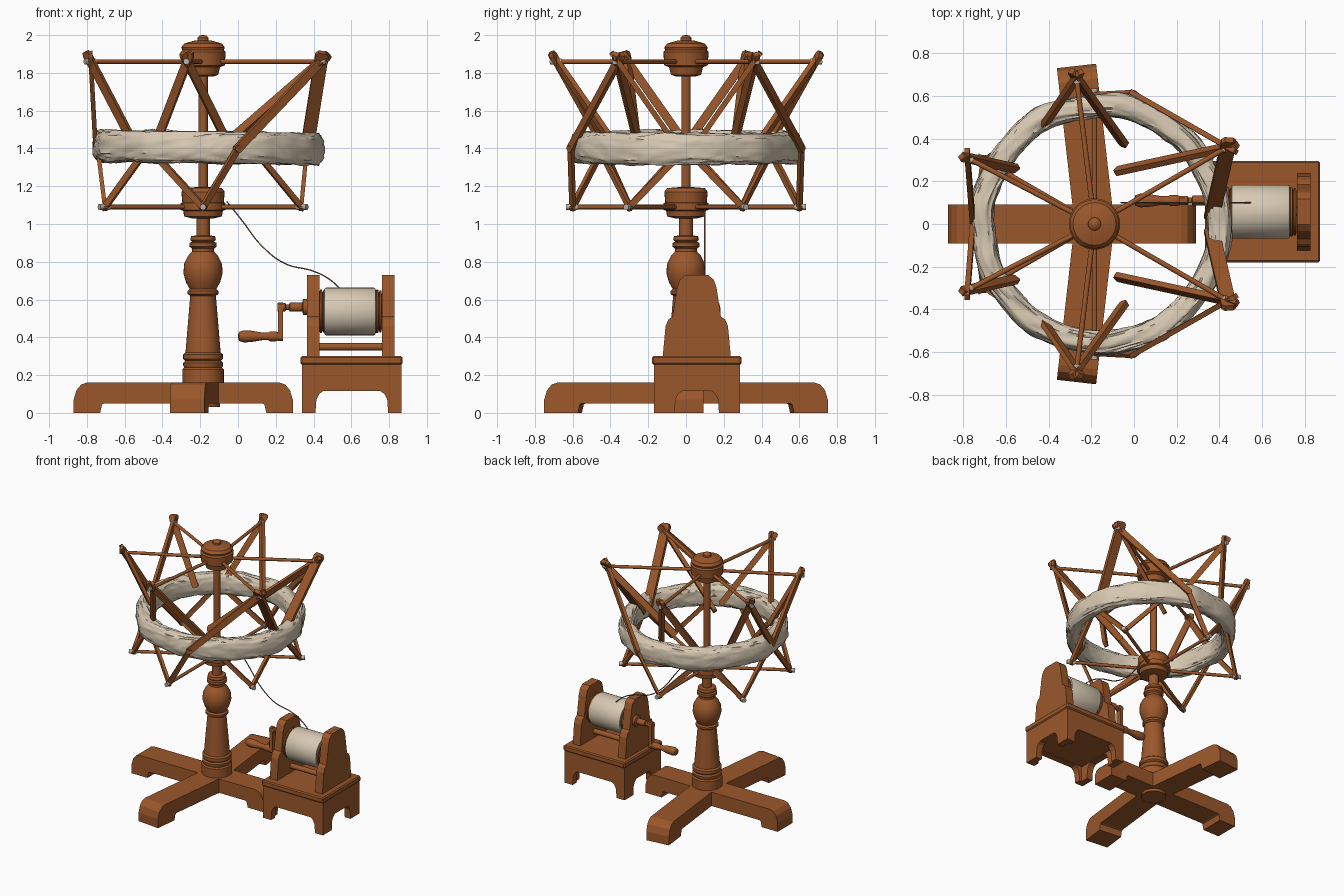
import bpy, bmesh, math
from mathutils import Vector, Matrix, noise

cube = bpy.data.objects.get("Cube")
if cube:
    bpy.data.objects.remove(cube, do_unlink=True)


def material(name, rgb):
    m = bpy.data.materials.new(name)
    m.use_nodes = True
    m.diffuse_color = (*rgb, 1)
    m.node_tree.nodes["Principled BSDF"].inputs["Base Color"].default_value = (*rgb, 1)
    return m


WOOD = material("brown wood", (0.33, 0.097, 0.024))
YARN = material("cream yarn", (0.68, 0.58, 0.445))
METAL = material("grey pin", (0.48, 0.45, 0.42))
THREAD = material("brown thread", (0.27, 0.15, 0.10))
AX = -0.185          # post axis
WY = 0.057           # winder centre line
TO_X = Matrix.Rotation(math.pi / 2, 4, 'Y')


def finish(name, bm, mat, matrix=Matrix(), smooth=35):
    bmesh.ops.recalc_face_normals(bm, faces=bm.faces)
    me = bpy.data.meshes.new(name)
    bm.to_mesh(me)
    bm.free()
    me.transform(matrix)
    me.materials.append(mat)
    ob = bpy.data.objects.new(name, me)
    bpy.context.collection.objects.link(ob)
    if smooth:
        bpy.ops.object.select_all(action='DESELECT')
        ob.select_set(True)
        bpy.context.view_layer.objects.active = ob
        bpy.ops.object.shade_smooth_by_angle(angle=math.radians(smooth))
    return ob


def lathe(name, profile, matrix, mat=WOOD, n=32):
    bm = bmesh.new()
    rings = [[bm.verts.new((r * math.cos(k * math.tau / n), r * math.sin(k * math.tau / n), z))
              for k in range(n)] for r, z in profile]
    for a, b in zip(rings, rings[1:]):
        for k in range(n):
            bm.faces.new((a[k], a[k - 1], b[k - 1], b[k]))
    bm.faces.new(rings[0])
    bm.faces.new(rings[-1])
    return finish(name, bm, mat, matrix)


def prism(name, profile, width, matrix, mat=WOOD):
    # outline in local x/z, extruded evenly along local y
    bm = bmesh.new()
    f = bm.faces.new([bm.verts.new((x, -width / 2, z)) for x, z in profile])
    ext = bmesh.ops.extrude_face_region(bm, geom=[f])
    moved = [v for v in ext["geom"] if isinstance(v, bmesh.types.BMVert)]
    bmesh.ops.translate(bm, vec=(0, width, 0), verts=moved)
    return finish(name, bm, mat, matrix, 0)


def box(name, lo, hi, mat=WOOD):
    lo, hi = Vector(lo), Vector(hi)
    bm = bmesh.new()
    bmesh.ops.create_cube(bm, size=1)
    size = Matrix.Diagonal((*(hi - lo), 1))
    ob = finish(name, bm, mat, Matrix.Translation((lo + hi) / 2) @ size, 0)
    bev = ob.modifiers.new("soft edge", 'BEVEL')
    bev.width = 0.008
    return ob


def rod(name, p, q, r, mat=WOOD):
    p, q = Vector(p), Vector(q)
    d = q - p
    rot = d.to_track_quat('Z', 'Y').to_matrix().to_4x4()
    return lathe(name, [(r, 0), (r, d.length)], Matrix.Translation(p) @ rot, mat, 12)


def board(name, p, q, wide_dir, width=0.045, thick=0.024, over=0.06):
    # flat slat from p to q with rounded ends, broad side along wide_dir
    p, q = Vector(p), Vector(q)
    z = (q - p).normalized()
    x = Vector(wide_dir)
    x = (x - z * x.dot(z)).normalized()
    m = Matrix((x, z.cross(x), z)).transposed().to_4x4()
    h, L = width / 2, (q - p).length
    outline = [(h, -over * .7), (h * .6, -over), (-h * .6, -over), (-h, -over * .7),
               (-h, L + .01), (-h * .6, L + .02), (h * .6, L + .02), (h, L + .01)]
    return prism(name, outline, thick, Matrix.Translation(p) @ m)


# Splayed floor stand
for name, L, block, angle in (("left_foot", .475, .14, 0), ("right_foot", .685, .14, 180),
                              ("back_foot", .745, .18, 96.5), ("front_foot", .745, .18, -96.5)):
    prism(name, [(0, .05), (L - block - .02, .05), (L - block - .01, .045), (L - block, 0), (L, 0),
                 (L, .07), (L - .015, .12), (L - .04, .15), (L - .07, .16), (0, .16)], .185,
          Matrix.Translation((AX, 0, 0)) @ Matrix.Rotation(math.radians(angle), 4, 'Z'))
rod("foot_bolt", (-.145, -.17, .09), (-.145, .17, .09), .03)

# Turned post, rod and the two hubs
AXIS = Matrix.Translation((AX, 0, 0))
lathe("post", [(.09, .03), (.09, .15), (.11, .16), (.11, .23), (.1, .24), (.105, .25), (.105, .265),
               (.095, .275), (.105, .285), (.105, .31), (.093, .32), (.068, .62), (.082, .63),
               (.082, .645), (.07, .655), (.09, .69), (.104, .74), (.1, .79), (.08, .83),
               (.058, .855), (.058, .87), (.072, .88), (.072, .9), (.058, .905), (.068, .915),
               (.064, .935), (.036, .94), (.036, 1.05)], AXIS)
lathe("spindle", [(.025, 1.0), (.025, 1.85)], AXIS, n=20)
lathe("lower_hub", [(.06, 1.03), (.1, 1.04), (.105, 1.07), (.12, 1.075), (.12, 1.11), (.11, 1.115),
                    (.115, 1.17), (.1, 1.19), (.04, 1.195)], AXIS)
lathe("upper_hub", [(.05, 1.78), (.08, 1.79), (.09, 1.83), (.115, 1.84), (.12, 1.91), (.11, 1.92),
                    (.115, 1.935), (.1, 1.955), (.05, 1.97), (.03, 1.972), (.03, 1.985),
                    (.018, 1.997), (.004, 2.0)], AXIS)


def polar(radius, degrees, z):
    a = math.radians(degrees)
    return Vector((AX + radius * math.cos(a), radius * math.sin(a), z))


# Spokes with pinned tips, above and below
upper = [polar(r, a, 1.86) for r, a in ((.72, 30), (.69, 97), (.67, 152.5),
                                        (.67, -152.5), (.69, -97), (.72, -30))]
lower = [polar(.6, 30 + 60 * i, 1.09) for i in range(6)]
for tips, label in ((upper, "upper"), (lower, "lower")):
    for tip in tips:
        out = Vector((tip.x - AX, tip.y, 0)).normalized()
        rod(label + "_spoke", (AX, 0, tip.z), tip, .012)
        rod(label + "_pin", tip - out * .025, tip + out * .035, .016, METAL)

# Lattice slats, mirrored front to back
RADIAL, ACROSS, ALONG = Vector((1, 0, 0)), Vector((1, -.6, 0)), Vector((0, 1, 0))
for s, (right, middle, left) in ((1, (0, 1, 2)), (-1, (5, 4, 3))):
    def at(x, y, z):
        return Vector((x, y * s, z))

    across, slant = at(1, -.6, 0), at(1, .6, 0)
    # bowed round the outside of the skein
    bow = at(0, .61, 1.4)
    board("outer_slat", upper[right], bow, across, .045)
    board("outer_slat_low", lower[middle], bow, across, .035, .02, .02)
    # slats that stop inside the skein
    board("inner_slat", upper[right], at(-.07, .25, 1.42), slant, .045, .028)
    board("inner_slat", upper[middle], at(-.05, .38, 1.42), across, .042, .028)
    board("inner_slat", upper[middle], at(-.43, .45, 1.44), slant)
    board("inner_slat", upper[left], at(-.56, .26, 1.44), slant)
    # crossing slats under the skein
    board("low_slat", lower[right], at(.08, .46, 1.4), across, .03, .02, .02)
    board("low_slat", lower[middle], at(-.47, .44, 1.4), slant, .034, .022, .02)
    board("low_slat", lower[left], at(-.48, .44, 1.4), slant, .034, .022, .02)
    # side slats
    board("right_side_slat", upper[right], at(.365, .04, 1.4), (1, 0, 0), .07, .028)
    board("right_side_low", lower[right], at(.365, 0, 1.4), (0, 1, 0), .034, .022, .02)
    board("left_side_slat", upper[left], at(-.755, 0, 1.42), (0, 1, 0))
    board("left_side_low", lower[left], at(-.745, 0, 1.42), (0, 1, 0), .034, .022, .02)

# Skein of yarn: a lumpy hoop with fibres running round it
bm = bmesh.new()
SEG, RND = 160, 40
hoop = []
for s in range(SEG):
    a = s * math.tau / SEG
    c, sn = math.cos(a), math.sin(a)
    row = []
    for k in range(RND):
        t = k * math.tau / RND + .8 * noise.noise(Vector((c * 1.5, sn * 1.5, 3)))
        ct, st = math.cos(t), math.sin(t)
        fibre = noise.noise(Vector((c * 5 + ct * 5, sn * 5 + st * 5, st * 5)))
        lump = noise.noise(Vector((c * 3, sn * 3, 9)))
        scale = 1 + .17 * fibre + .07 * lump
        rr = .555 + .012 * lump + .055 * scale * math.copysign(abs(ct) ** .7, ct)
        z = 1.405 - .008 * c + .083 * scale * math.copysign(abs(st) ** .75, st)
        row.append(bm.verts.new((-.155 + rr * c, rr * sn, z)))
    hoop.append(row)
for s in range(SEG):
    for k in range(RND):
        bm.faces.new((hoop[s - 1][k - 1], hoop[s][k - 1], hoop[s][k], hoop[s - 1][k]))
finish("yarn_skein", bm, YARN, smooth=60)

# Winder table with arched aprons
X0, X1, Y0, Y1 = .34, .865, -.17, .285
box("table_top", (X0 - .008, Y0 - .01, .255), (X1 + .007, Y1 + .01, .3))
box("table_body", (X0 + .01, Y0 + .01, .12), (X1 - .01, Y1 - .01, .26))


def apron(name, half, leg, matrix):
    right = [(half, 0), (half, .26)]
    arch = [(half - leg, 0), (half - leg - .005, .07), (half - leg - .02, .1), (half - leg - .04, .115)]
    prism(name, right + [(-x, z) for x, z in reversed(right)]
          + [(-x, z) for x, z in arch] + list(reversed(arch)), .05, matrix)


CX = (X0 + X1) / 2
for name, y in (("front_apron", Y0 + .025), ("back_apron", Y1 - .025)):
    apron(name, (X1 - X0) / 2, .07, Matrix.Translation((CX, y, 0)))
TURN = Matrix.Rotation(math.pi / 2, 4, 'Z')
for name, x in (("left_apron", X1 - .025), ("right_apron", X0 + .025)):
    apron(name, (Y1 - Y0) / 2, .11, Matrix.Translation((x, WY, 0)) @ TURN)

# Shouldered uprights
half = [(.18, .3), (.165, .46), (.15, .495), (.128, .51), (.105, .66), (.09, .705), (.06, .73)]
for name, x in (("right_upright", .398), ("left_upright", .795)):
    prism(name, half + [(-y, z) for y, z in reversed(half)], .065,
          Matrix.Translation((x, WY, 0)) @ TURN)


def along_x(y, z):
    return Matrix.Translation((0, y, z)) @ TO_X


# Drum with wound yarn, and its cross bar
DRUM = along_x(WY, .537)
lathe("drum_yarn", [(.112, .456), (.122, .458), (.126, .466), (.126, .72), (.122, .728), (.11, .73)],
      DRUM, YARN, 40)
for name, x in (("right_flange", .43), ("left_flange", .728)):
    lathe(name, [(.09, x), (.115, x + .004), (.115, x + .014), (.1, x + .017),
                 (.112, x + .022), (.112, x + .03), (.09, x + .034)], DRUM)
rod("cross_bar", (.42, WY, .35), (.78, WY, .35), .02)

# Crank and handle
CY = .11
lathe("crank_shaft", [(.022, .21), (.022, .25), (.014, .255), (.014, .27), (.024, .275),
                      (.024, .34), (.042, .345), (.042, .37)], along_x(CY, .56), n=20)
board("crank_arm", (.225, CY, .56), (.225, CY, .4), (0, 1, 0), .04, .026, .025)
lathe("crank_handle", [(.008, 0), (.024, .006), (.032, .03), (.03, .07), (.02, .13), (.02, .16),
                       (.026, .17), (.026, .2), (.015, .235)], along_x(CY, .405), n=20)

# Loose thread from skein to drum
cu = bpy.data.curves.new("thread", 'CURVE')
cu.dimensions = '3D'
cu.bevel_depth = .004
cu.bevel_resolution = 1
path = [(-.06, 1.12), (.02, 1.02), (.13, .88), (.25, .79), (.4, .75), (.48, .71), (.545, .655)]
sp = cu.splines.new('BEZIER')
sp.bezier_points.add(len(path) - 1)
for bp, (x, z) in zip(sp.bezier_points, path):
    bp.co = (x, .1, z)
    bp.handle_left_type = bp.handle_right_type = 'AUTO'
cu.materials.append(THREAD)
bpy.context.collection.objects.link(bpy.data.objects.new("thread", cu))
